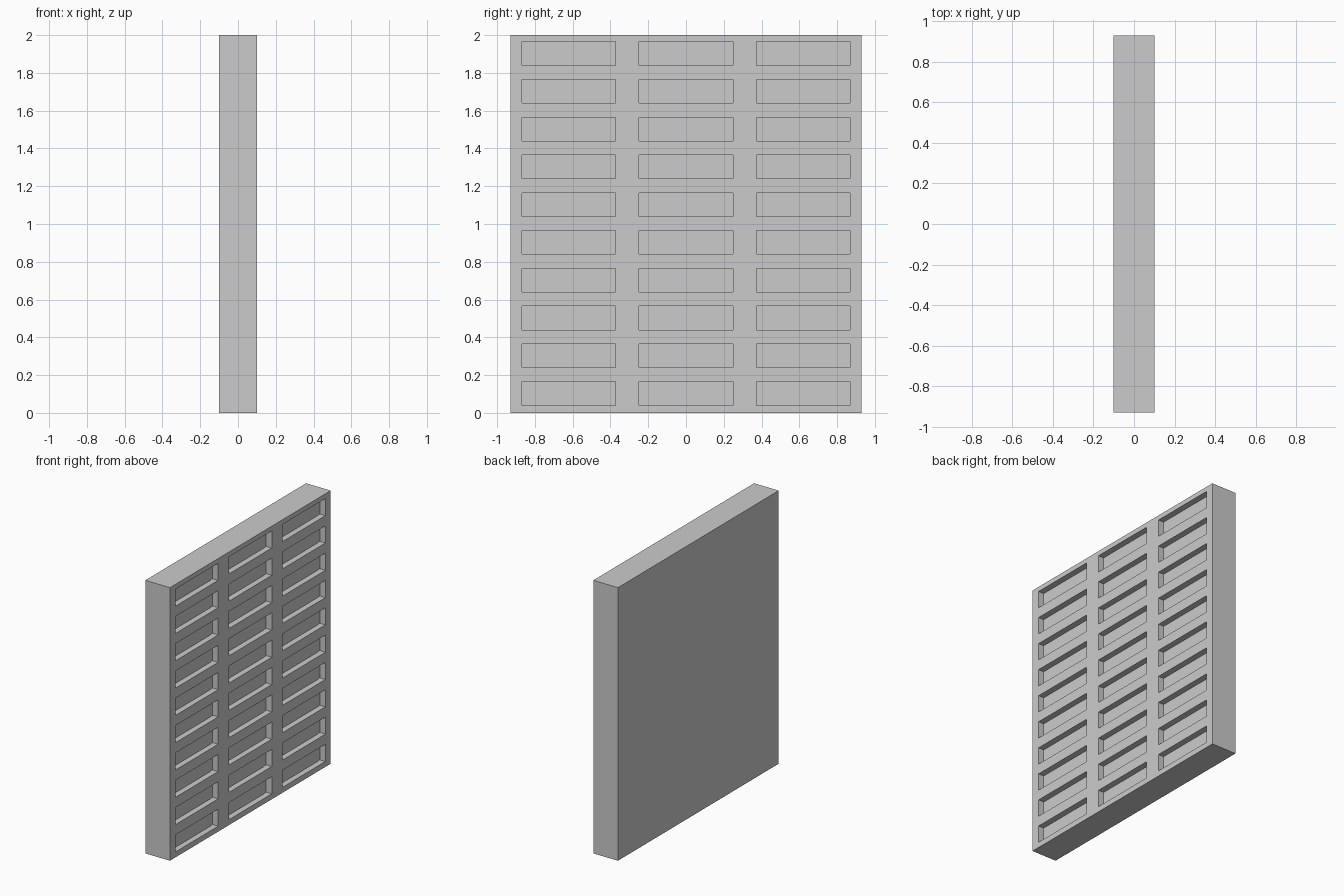
import bpy, bmesh
from mathutils import Matrix, Vector

old = bpy.data.objects.get("Cube")
if old:
    bpy.data.objects.remove(old, do_unlink=True)

# Overall slab and recess layout
THICK, WIDTH, HEIGHT = 0.2, 1.86, 2.0
COLUMNS = [-0.62, 0.0, 0.62]
ROWS = [0.04 + 0.2 * i for i in range(10)]
HALF_W, OPEN_H, DEPTH = 0.248, 0.125, 0.045

grey = bpy.data.materials.new("plain_grey")
grey.use_nodes = True
colour = (0.6, 0.6, 0.6, 1.0)
grey.diffuse_color = colour
grey.node_tree.nodes["Principled BSDF"].inputs["Base Color"].default_value = colour


def add_box(bm, low, high):
    low, high = Vector(low), Vector(high)
    size = high - low
    place = Matrix.Translation((low + high) / 2) @ Matrix.Diagonal((*size, 1))
    bmesh.ops.create_cube(bm, size=1, matrix=place)


def finish(bm, name):
    bmesh.ops.recalc_face_normals(bm, faces=bm.faces[:])
    mesh = bpy.data.meshes.new(name)
    bm.to_mesh(mesh)
    bm.free()
    mesh.materials.append(grey)
    obj = bpy.data.objects.new(name, mesh)
    bpy.context.collection.objects.link(obj)
    return obj


def cut(bm, point, normal):
    geom = bm.verts[:] + bm.edges[:] + bm.faces[:]
    bmesh.ops.bisect_plane(bm, geom=geom, plane_co=point, plane_no=normal)


def in_recess(face):
    c = face.calc_center_median()
    return (face.normal.x > 0.9
            and any(abs(c.y - y) < HALF_W for y in COLUMNS)
            and any(z < c.z < z + OPEN_H for z in ROWS))


# Slab with a grid of straight-walled recesses sunk into its +x face
bm = bmesh.new()
add_box(bm, (-THICK / 2, -WIDTH / 2, 0), (THICK / 2, WIDTH / 2, HEIGHT))
for y in COLUMNS:
    for side in (-HALF_W, HALF_W):
        cut(bm, (0, y + side, 0), (0, 1, 0))
for z in ROWS:
    for edge in (0, OPEN_H):
        cut(bm, (0, 0, z + edge), (0, 0, 1))
bm.normal_update()
openings = [f for f in bm.faces if in_recess(f)]
sunk = bmesh.ops.extrude_face_region(bm, geom=openings)
moved = [v for v in sunk["geom"] if isinstance(v, bmesh.types.BMVert)]
bmesh.ops.delete(bm, geom=openings, context="FACES_ONLY")
bmesh.ops.translate(bm, verts=moved, vec=(-DEPTH, 0, 0))
finish(bm, "slab")

# Thin panes standing on each recess floor
bm = bmesh.new()
back = THICK / 2 - DEPTH
for y in COLUMNS:
    for z in ROWS:
        add_box(bm, (back - 0.002, y - HALF_W + 0.028, z),
                (back + 0.003, y + HALF_W - 0.028, z + OPEN_H - 0.02))
finish(bm, "recess_panes")
